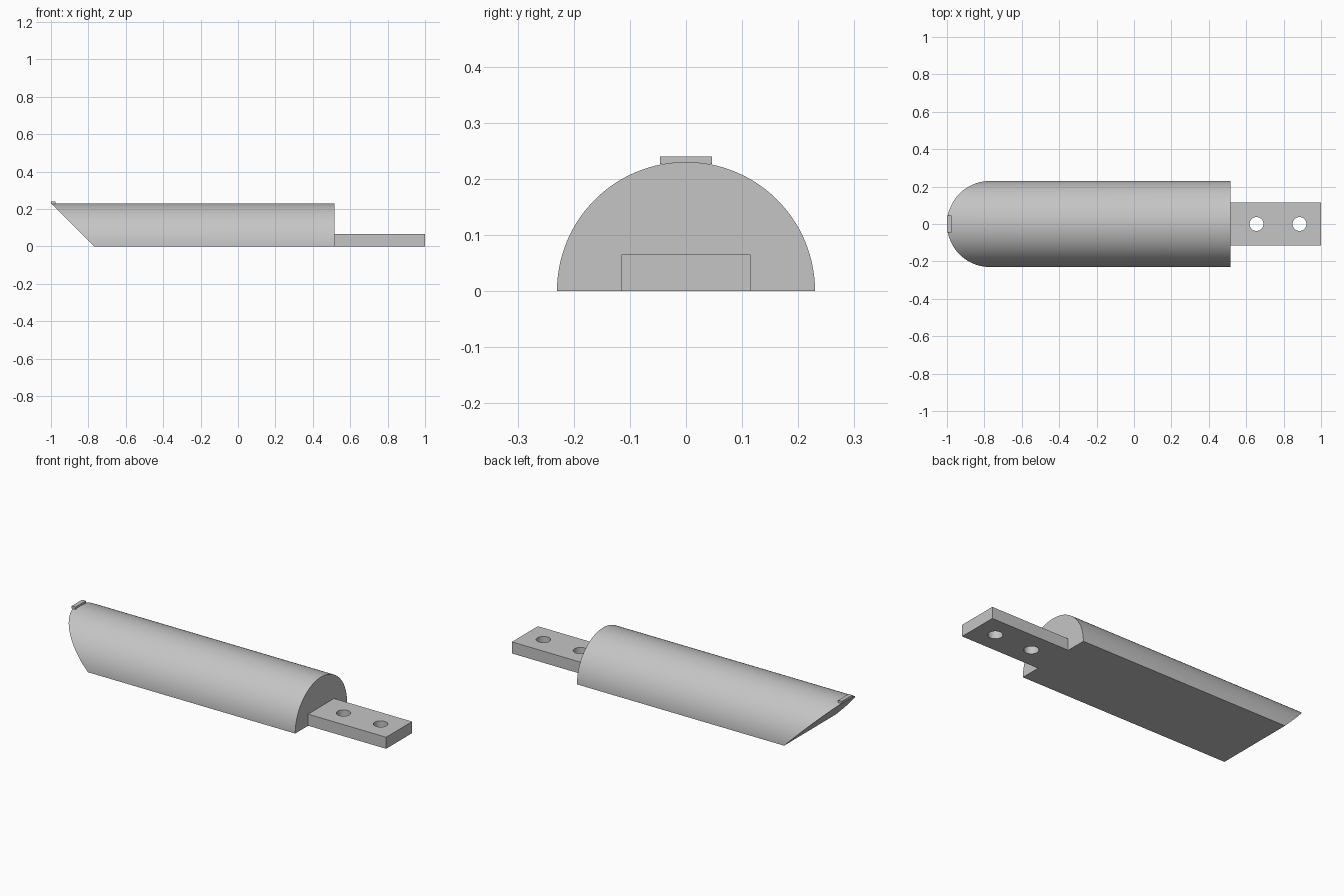
import bpy, bmesh, math

cube = bpy.data.objects.get("Cube")
if cube:
    bpy.data.objects.remove(cube, do_unlink=True)

RADIUS = 0.23
BODY_END = 0.516
SEGMENTS = 64

grey = bpy.data.materials.new("plain grey")
grey.use_nodes = True
colour = (0.56, 0.56, 0.56, 1)
grey.diffuse_color = colour
grey.node_tree.nodes["Principled BSDF"].inputs["Base Color"].default_value = colour


def add_object(name, bm):
    bmesh.ops.recalc_face_normals(bm, faces=bm.faces)
    mesh = bpy.data.meshes.new(name)
    bm.to_mesh(mesh)
    bm.free()
    mesh.materials.append(grey)
    obj = bpy.data.objects.new(name, mesh)
    bpy.context.collection.objects.link(obj)
    return obj


def box(name, low, high):
    bm = bmesh.new()
    bmesh.ops.create_cube(bm, size=1)
    for v in bm.verts:
        v.co = [lo if c < 0 else hi for c, lo, hi in zip(v.co, low, high)]
    return add_object(name, bm)


def activate(obj):
    bpy.ops.object.select_all(action='DESELECT')
    obj.select_set(True)
    bpy.context.view_layer.objects.active = obj


def smooth(obj):
    activate(obj)
    bpy.ops.object.shade_smooth_by_angle(angle=math.radians(30))


# Half-round body with a 45 degree undercut at its nose
bm = bmesh.new()
nose, tail = [], []
for i in range(SEGMENTS + 1):
    a = math.pi * i / SEGMENTS
    y, z = RADIUS * math.cos(a), RADIUS * math.sin(a)
    nose.append(bm.verts.new((-1 + RADIUS - z, y, z)))
    tail.append(bm.verts.new((BODY_END, y, z)))
bm.faces.new(nose)
bm.faces.new(tail)
for i in range(SEGMENTS + 1):
    j = (i + 1) % (SEGMENTS + 1)
    bm.faces.new((nose[i], nose[j], tail[j], tail[i]))
smooth(add_object("half_round_body", bm))

# Small tab on the tip of the nose
box("nose_tab", (-1, -0.046, 0.226), (-0.977, 0.046, 0.24))

# Flat mounting tang with two through holes
tang = box("mounting_tang", (BODY_END, -0.115, 0), (1, 0.115, 0.065))
for x in (0.655, 0.885):
    bm = bmesh.new()
    bmesh.ops.create_cone(bm, cap_ends=True, segments=48, radius1=0.037,
                          radius2=0.037, depth=0.4)
    bmesh.ops.translate(bm, verts=bm.verts, vec=(x, 0, 0))
    cutter = add_object("hole_cutter", bm)
    cutter.hide_render = True
    cut = tang.modifiers.new("hole", 'BOOLEAN')
    cut.operation = 'DIFFERENCE'
    cut.solver = 'EXACT'
    cut.object = cutter
    activate(tang)
    bpy.ops.object.modifier_apply(modifier=cut.name)
    bpy.data.objects.remove(cutter, do_unlink=True)
smooth(tang)
